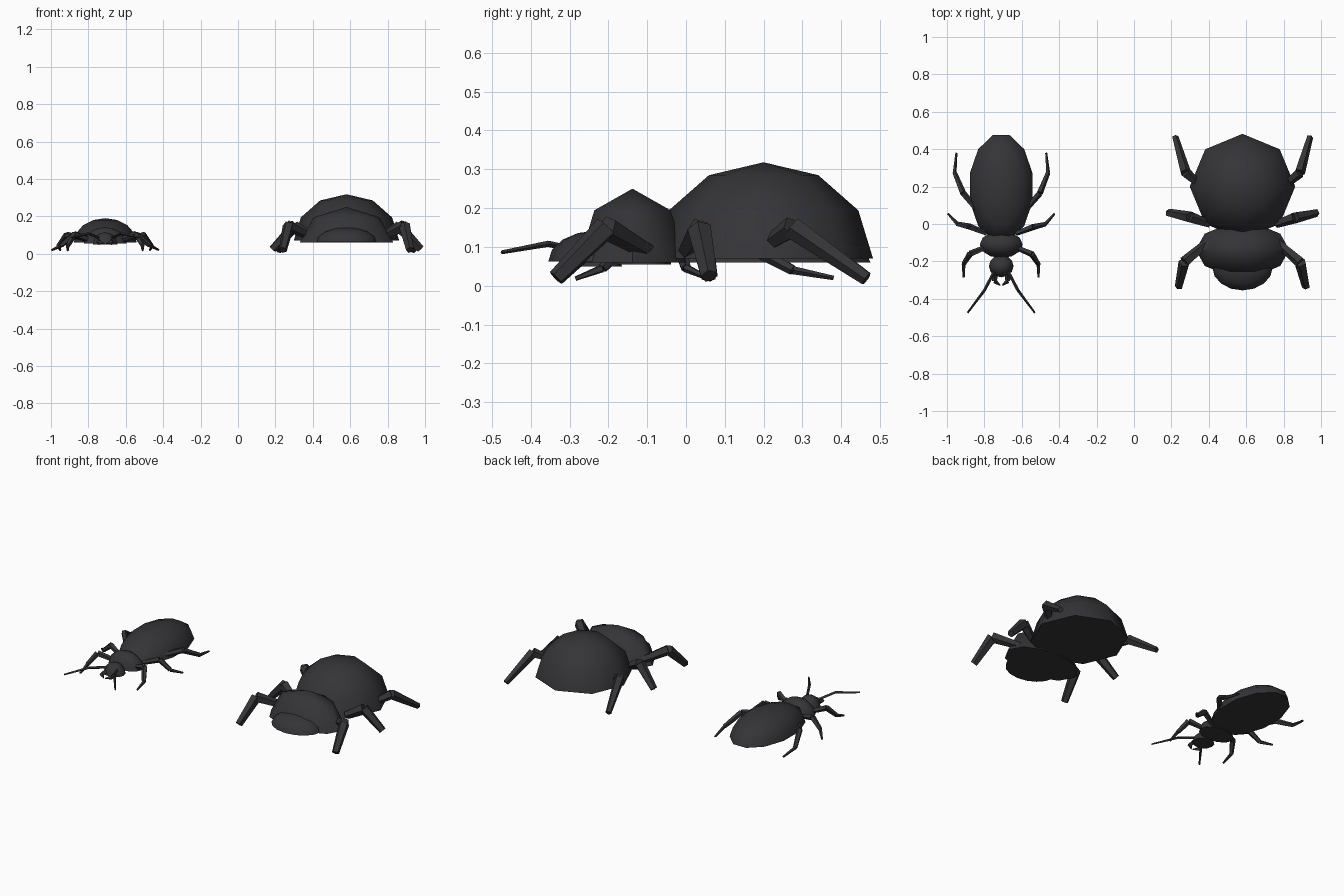
import bpy, bmesh, math
from mathutils import Vector

if "Cube" in bpy.data.objects:
    bpy.data.objects.remove(bpy.data.objects["Cube"])


def finish(bm, name, smooth):
    bmesh.ops.recalc_face_normals(bm, faces=bm.faces[:])
    mesh = bpy.data.meshes.new(name)
    bm.to_mesh(mesh)
    bm.free()
    ob = bpy.data.objects.new(name, mesh)
    bpy.context.collection.objects.link(ob)
    if smooth:
        bpy.context.view_layer.objects.active = ob
        ob.select_set(True)
        bpy.ops.object.shade_smooth_by_angle(angle=math.radians(50))
        ob.select_set(False)
    ob.data.materials.append(black)
    return ob


def dome(name, centre, radii, segments, rings, turn=0.0):
    """Half ellipsoid shell with a flat underside."""
    bm = bmesh.new()
    c = Vector(centre)
    loops = []
    for r in range(1, rings + 1):
        a = math.pi / 2 * r / rings
        loops.append([bm.verts.new(c + Vector((
            radii[0] * math.sin(a) * math.cos(t),
            radii[1] * math.sin(a) * math.sin(t),
            radii[2] * math.cos(a))))
            for t in (turn + math.tau * i / segments for i in range(segments))])
    top = bm.verts.new(c + Vector((0, 0, radii[2])))
    for i in range(segments):
        j = (i + 1) % segments
        bm.faces.new((top, loops[0][i], loops[0][j]))
        for a, b in zip(loops, loops[1:]):
            bm.faces.new((a[i], b[i], b[j], a[j]))
    bm.faces.new(loops[-1])
    return finish(bm, name, True)


def limb(name, points, widths, sides=5):
    """Chain of separate tapered prisms; widths is a (start, end) pair for each."""
    bm = bmesh.new()
    for p, q, (r1, r2) in zip(points, points[1:], widths):
        p, q = Vector(p), Vector(q)
        d = (q - p).normalized()
        u = d.cross(Vector((0, 0, 1))).normalized()
        v = d.cross(u)
        rings = [[bm.verts.new(o + r * (u * math.cos(t) + v * math.sin(t)))
                  for t in (math.tau * i / sides for i in range(sides))]
                 for o, r in ((p, r1), (q, r2))]
        for i in range(sides):
            j = (i + 1) % sides
            bm.faces.new((rings[0][i], rings[0][j], rings[1][j], rings[1][i]))
        for ring in rings:
            bm.faces.new(ring)
    return finish(bm, name, False)


def limb_pair(name, cx, points, widths, sides=5):
    """Points are given as distances outward from the beetle's centre line."""
    for side, s in (("left", -1), ("right", 1)):
        limb(f"{name}_{side}", [(cx + s * x, y, z) for x, y, z in points], widths, sides)


black = bpy.data.materials.new("black_shell")
black.diffuse_color = (0.035, 0.035, 0.04, 1)
black.use_nodes = True
black.node_tree.nodes["Principled BSDF"].inputs["Base Color"].default_value = black.diffuse_color

# Broad beetle: body
B = 0.58
dome("broad_abdomen", (B, 0.2, 0.07), (0.282, 0.282, 0.248), 8, 3)
dome("broad_thorax", (B, -0.138, 0.06), (0.25, 0.146, 0.19), 10, 2)
dome("broad_head", (B, -0.23, 0.062), (0.162, 0.125, 0.08), 16, 4)

# Broad beetle: legs
thick = [(0.022, 0.032), (0.032, 0.022)]
limb_pair("broad_front_leg", B, [(0.19, -0.10, 0.09), (0.31, -0.205, 0.15), (0.34, -0.335, 0.02)], thick)
limb_pair("broad_middle_leg", B, [(0.18, 0.0, 0.09), (0.28, 0.035, 0.145), (0.395, 0.06, 0.025)], thick)
limb_pair("broad_hind_leg", B, [(0.22, 0.20, 0.10), (0.305, 0.275, 0.15), (0.36, 0.465, 0.018)],
          [(0.018, 0.030), (0.030, 0.018)])

# Slender beetle: body
S = -0.71
dome("slender_abdomen", (S, 0.195, 0.06), (0.174, 0.29, 0.13), 12, 4, math.radians(15))
dome("slender_thorax", (S, -0.11, 0.055), (0.115, 0.072, 0.088), 12, 3)
dome("slender_head", (S, -0.225, 0.05), (0.066, 0.06, 0.065), 12, 3)

# Slender beetle: jaws and antennae
limb_pair("jaw", S, [(0.035, -0.265, 0.065), (0.035, -0.305, 0.06), (0.005, -0.328, 0.055)],
          [(0.016, 0.013), (0.013, 0.003)], 4)
limb_pair("antenna", S, [(0.035, -0.25, 0.085), (0.09, -0.355, 0.108), (0.18, -0.475, 0.086)],
          [(0.008, 0.008), (0.008, 0.005)], 4)

# Slender beetle: legs
thin = [(0.014, 0.018), (0.018, 0.013), (0.011, 0.006)]
limb_pair("slender_front_leg", S, [(0.07, -0.12, 0.07), (0.165, -0.16, 0.105),
          (0.20, -0.215, 0.045), (0.20, -0.285, 0.018)], thin)
limb_pair("slender_middle_leg", S, [(0.08, -0.05, 0.07), (0.17, -0.015, 0.10),
          (0.235, 0.0, 0.045), (0.285, 0.055, 0.02)], thin)
limb_pair("slender_hind_leg", S, [(0.10, 0.04, 0.075), (0.205, 0.165, 0.10),
          (0.25, 0.275, 0.04), (0.24, 0.38, 0.02)], thin)
